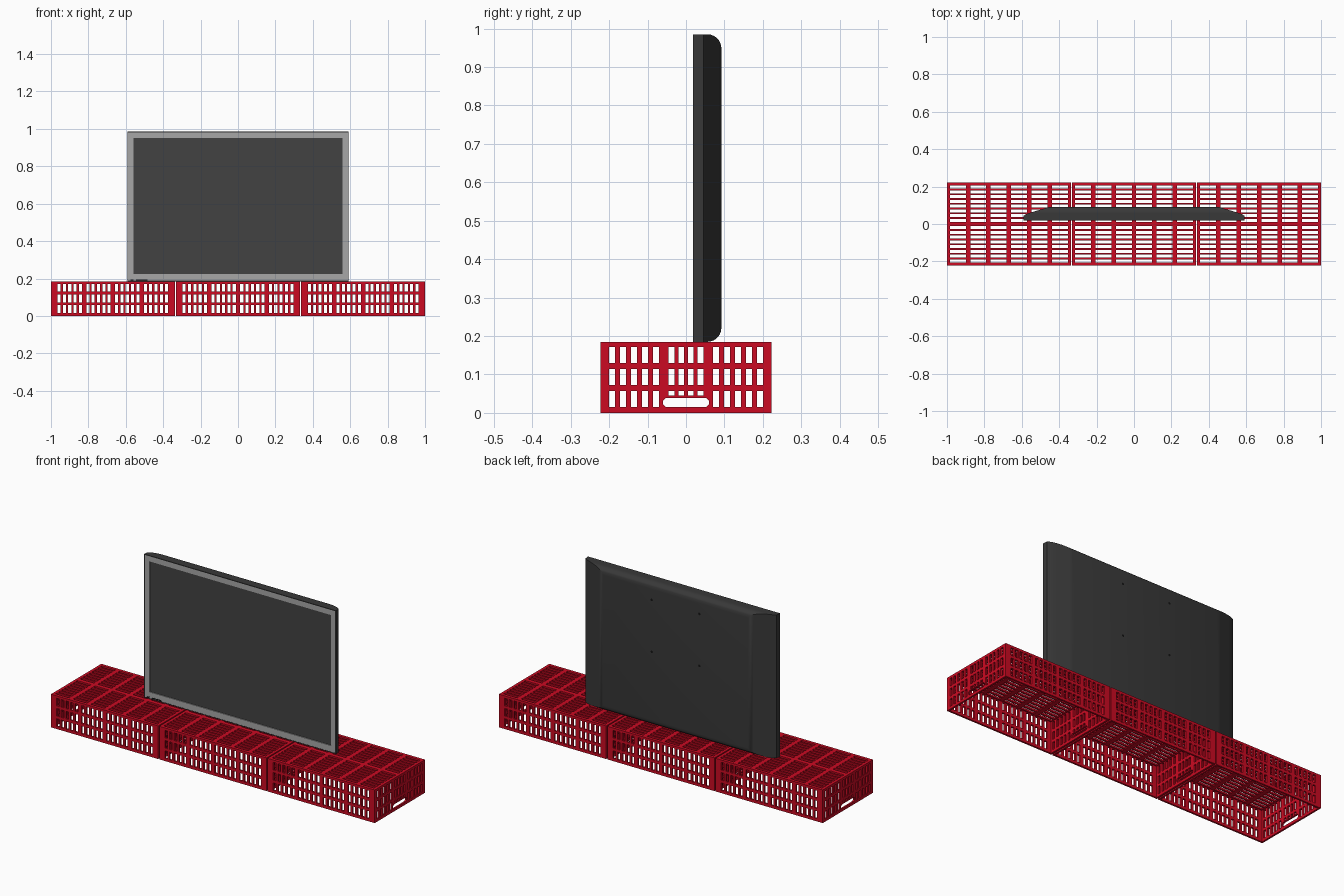
import bpy
import bmesh
import math
from mathutils import Vector

cube = bpy.data.objects.get("Cube")
if cube:
    bpy.data.objects.remove(cube)


def material(name, rgb, rough=0.6):
    m = bpy.data.materials.new(name)
    m.use_nodes = True
    m.diffuse_color = (*rgb, 1)
    bsdf = m.node_tree.nodes["Principled BSDF"]
    bsdf.inputs["Base Color"].default_value = (*rgb, 1)
    bsdf.inputs["Roughness"].default_value = rough
    return m


RED = material("crate red", (0.60, 0.003, 0.016))
SHELL = material("dark shell", (0.04, 0.04, 0.04))
SCREEN = material("screen grey", (0.055, 0.055, 0.055))
BEZEL = material("bezel grey", (0.39, 0.39, 0.39))
BLACK = material("black detail", (0.006, 0.006, 0.006))


def finish(name, bm, mat):
    mesh = bpy.data.meshes.new(name)
    bm.to_mesh(mesh)
    bm.free()
    mesh.materials.append(mat)
    obj = bpy.data.objects.new(name, mesh)
    bpy.context.collection.objects.link(obj)
    return obj


def panel(name, u, v, holes, thick, mat, loc, rot=(0, 0, 0), chamfer=None):
    """Flat sheet u x v with rectangular holes (u0, u1, v0, v1), thickened inward."""
    us = sorted({round(x, 4) for h in holes for x in h[:2]} | set(u))
    vs = sorted({round(x, 4) for h in holes for x in h[2:]} | set(v))
    bm = bmesh.new()
    grid = [[bm.verts.new((x, y, 0)) for y in vs] for x in us]
    for i in range(len(us) - 1):
        for j in range(len(vs) - 1):
            cx, cy = (us[i] + us[i + 1]) / 2, (vs[j] + vs[j + 1]) / 2
            if not any(a < cx < b and c < cy < d for a, b, c, d in holes):
                bm.faces.new((grid[i][j], grid[i + 1][j], grid[i + 1][j + 1], grid[i][j + 1]))
    if chamfer:
        # Small triangles soften the corners of the hand hole
        (a, b, c, d), r = chamfer
        for x, sx in ((a, 1), (b, -1)):
            for y, sy in ((c, 1), (d, -1)):
                pts = [(x, y, 0), (x + sx * r, y, 0), (x, y + sy * r, 0)]
                if sx * sy < 0:
                    pts.reverse()
                bm.faces.new([bm.verts.new(p) for p in pts])
    bmesh.ops.delete(bm, geom=[w for w in bm.verts if not w.link_faces], context='VERTS')
    obj = finish(name, bm, mat)
    obj.location, obj.rotation_euler = loc, rot
    mod = obj.modifiers.new("thickness", 'SOLIDIFY')
    mod.thickness, mod.offset = thick, -1
    return obj


def slots(start, end, count, fill):
    """Evenly spaced openings whose outer edges touch start and end."""
    pitch = (end - start) / (count - 1 + fill)
    return [(start + i * pitch, start + (i + fill) * pitch) for i in range(count)]


def product(cols, rows):
    return [(*c, *r) for c in cols for r in rows]


# Crates, turned upside down with the open side on the floor
HX, HY, H, T = 0.331, 0.222, 0.185, 0.01
UP = math.pi / 2
rows = slots(0.015, 0.172, 3, 0.74)

long_cols = []
for a, b in slots(-0.296, 0.296, 4, 0.85):
    long_cols += slots(a, b, 5, 0.58)
long_holes = product(long_cols, rows)

handle = (-0.06, 0.06, 0.015, 0.039)
side_cols = slots(-0.2, -0.07, 5, 0.55) + slots(0.07, 0.2, 5, 0.55)
mid_cols = slots(-0.045, 0.045, 4, 0.6)
end_holes = product(side_cols, rows) + product(mid_cols, rows[1:])
end_holes += product(mid_cols, [(0.045, rows[0][1])]) + [handle]

top_rows = slots(-0.205, -0.012, 8, 0.6) + slots(0.012, 0.205, 8, 0.6)
top_holes = product(slots(-0.315, 0.315, 6, 0.78), top_rows)

for tag, cx in (("right", -1 + HX), ("middle", 0), ("left", 1 - HX)):
    name = tag + "_crate_"
    for side, s in (("front", -1), ("back", 1)):
        panel(name + side, (-HX, HX), (0, H - T), long_holes, T, RED,
              (cx, s * HY, 0), (UP, 0, 0 if s < 0 else math.pi))
    for side, s in (("right_end", -1), ("left_end", 1)):
        panel(name + side, (-HY + T, HY - T), (0, H - T), end_holes, T, RED,
              (cx + s * HX, 0, 0), (UP, 0, s * UP), (handle, 0.007))
    panel(name + "top", (-HX, HX), (-HY, HY), top_holes, T, RED, (cx, 0, H))

# Television shell: rectangles that shrink towards the back
HW, HH, ZC = 0.592, 0.4, 0.585
sections = [(0.026, HW, HH), (0.045, HW - 0.002, HH), (0.056, 0.57, HH)]
for k in range(1, 8):
    a = UP * k / 7
    y = 0.056 + 0.036 * math.sin(a)
    sections.append((y, 0.57 - 0.12 * math.sin(a), HH - 0.036 * (1 - math.cos(a))))
bm = bmesh.new()
rings = [[bm.verts.new((sx * w, y, ZC + sz * h))
          for sx, sz in ((-1, -1), (1, -1), (1, 1), (-1, 1))] for y, w, h in sections]
for r0, r1 in zip(rings, rings[1:]):
    for i in range(4):
        j = (i + 1) % 4
        bm.faces.new((r0[i], r0[j], r1[j], r1[i]))
bm.faces.new(rings[0])
bm.faces.new(rings[-1])
bmesh.ops.recalc_face_normals(bm, faces=bm.faces)
shell = finish("television_shell", bm, SHELL)
bpy.context.view_layer.objects.active = shell
shell.select_set(True)
bpy.ops.object.shade_smooth_by_angle(angle=math.radians(30))
shell.select_set(False)

# Front rim, bezel and recessed screen
FRONT = (UP, 0, 0)
inner = (-HW + 0.004, HW - 0.004, -HH + 0.004, HH - 0.004)
opening = (-0.56, 0.56, -0.362, 0.367)
panel("television_rim", (-HW, HW), (-HH, HH), [inner], 0.008, SHELL, (0, 0.018, ZC), FRONT)
panel("television_bezel", inner[:2], inner[2:], [opening], 0.007, BEZEL, (0, 0.019, ZC), FRONT)
panel("television_screen", opening[:2], opening[2:], [], 0.003, SCREEN, (0, 0.024, ZC), FRONT)

# Small control strip at the lower right of the bezel
for label, a, b in (("power_button", -0.575, -0.56), ("control_strip", -0.545, -0.485)):
    panel(label, (a, b), (0.19, 0.196), [], 0.002, BLACK, (0, 0.018, 0), FRONT)

# Mounting holes on the back
for x in (-0.147, 0.147):
    for z in (0.6, 0.89):
        bm = bmesh.new()
        bmesh.ops.create_circle(bm, cap_ends=True, segments=12, radius=0.007)
        hole = finish("mounting_hole", bm, BLACK)
        hole.location, hole.rotation_euler = Vector((x, 0.0925, z)), (-UP, 0, 0)
